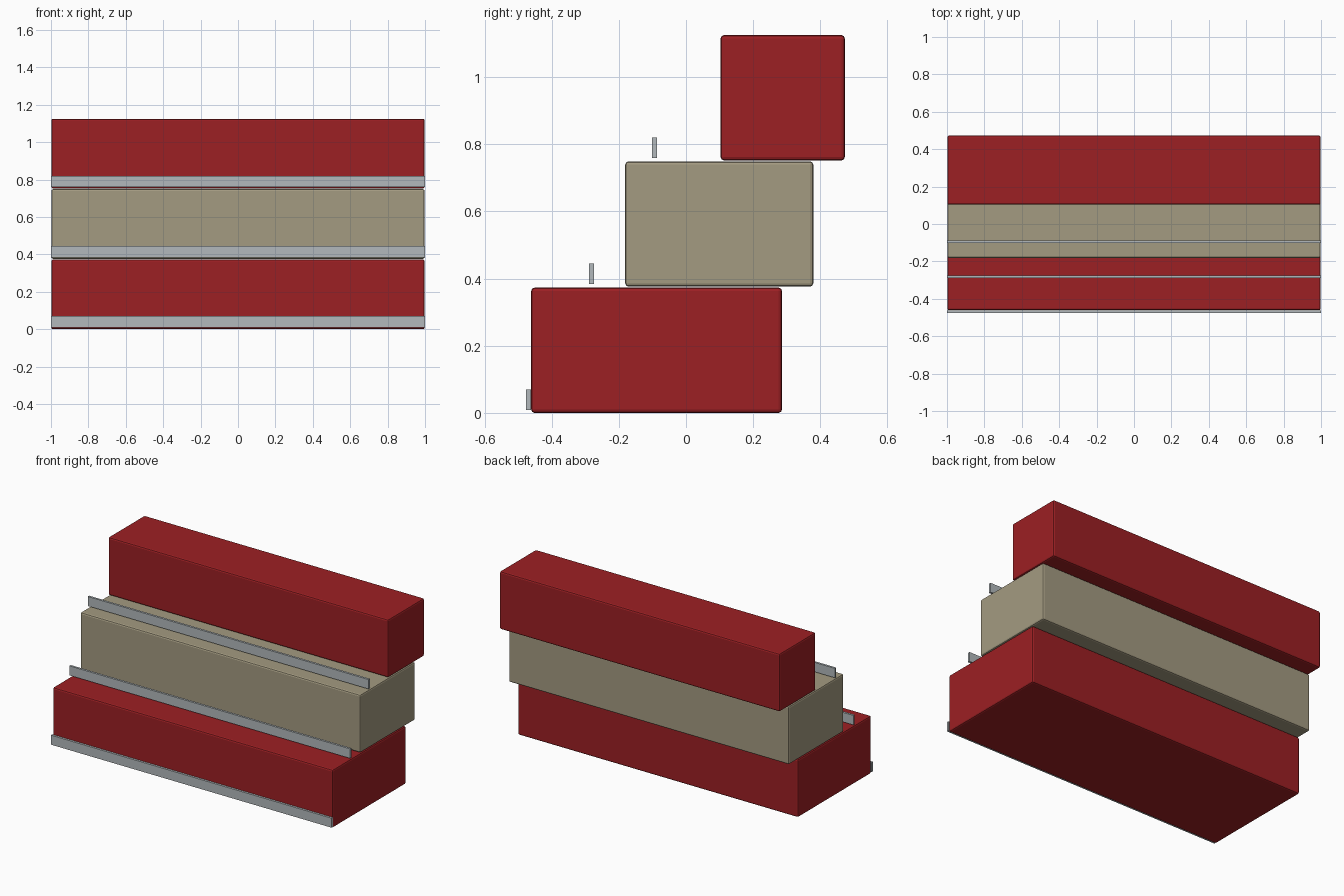
import bpy

if "Cube" in bpy.data.objects:
    bpy.data.objects.remove(bpy.data.objects["Cube"])


def material(name, rgb):
    m = bpy.data.materials.new(name)
    m.diffuse_color = (*rgb, 1.0)
    m.use_nodes = True
    m.node_tree.nodes["Principled BSDF"].inputs["Base Color"].default_value = m.diffuse_color
    return m


red = material("deep_red", (0.335, 0.014, 0.017))
tan = material("warm_tan", (0.370, 0.327, 0.220))
grey = material("light_grey", (0.445, 0.485, 0.503))


def box(name, half_x, y0, y1, z0, z1, mat, bevel=0.0):
    bpy.ops.mesh.primitive_cube_add(size=1, location=(0, (y0 + y1) / 2, (z0 + z1) / 2))
    ob = bpy.context.object
    ob.name = name
    ob.scale = (2 * half_x, y1 - y0, z1 - z0)
    bpy.ops.object.transform_apply(location=False, rotation=False, scale=True)
    ob.data.materials.append(mat)
    if bevel:
        mod = ob.modifiers.new("rounded_edges", 'BEVEL')
        mod.width = bevel
        mod.segments = 2
    return ob


# Stacked tiers: each one is set back, front and rear
STEP = 0.376
HEIGHT = 0.373
tiers = [
    ("lower", -0.461, 0.286, red),
    ("middle", -0.181, 0.379, tan),
    ("upper", 0.103, 0.473, red),
]
for i, (label, y0, y1, mat) in enumerate(tiers):
    z = i * STEP
    box(label + "_tier", 0.998, y0, y1, z, z + HEIGHT, mat, 0.01)

# Thin rails running along the front of each level
for i, label in enumerate(("lower", "middle", "upper")):
    y = -0.476 + i * 0.1875
    z = 0.009 + i * 0.375
    box(label + "_rail", 1.0, y, y + 0.014, z, z + 0.061, grey)
